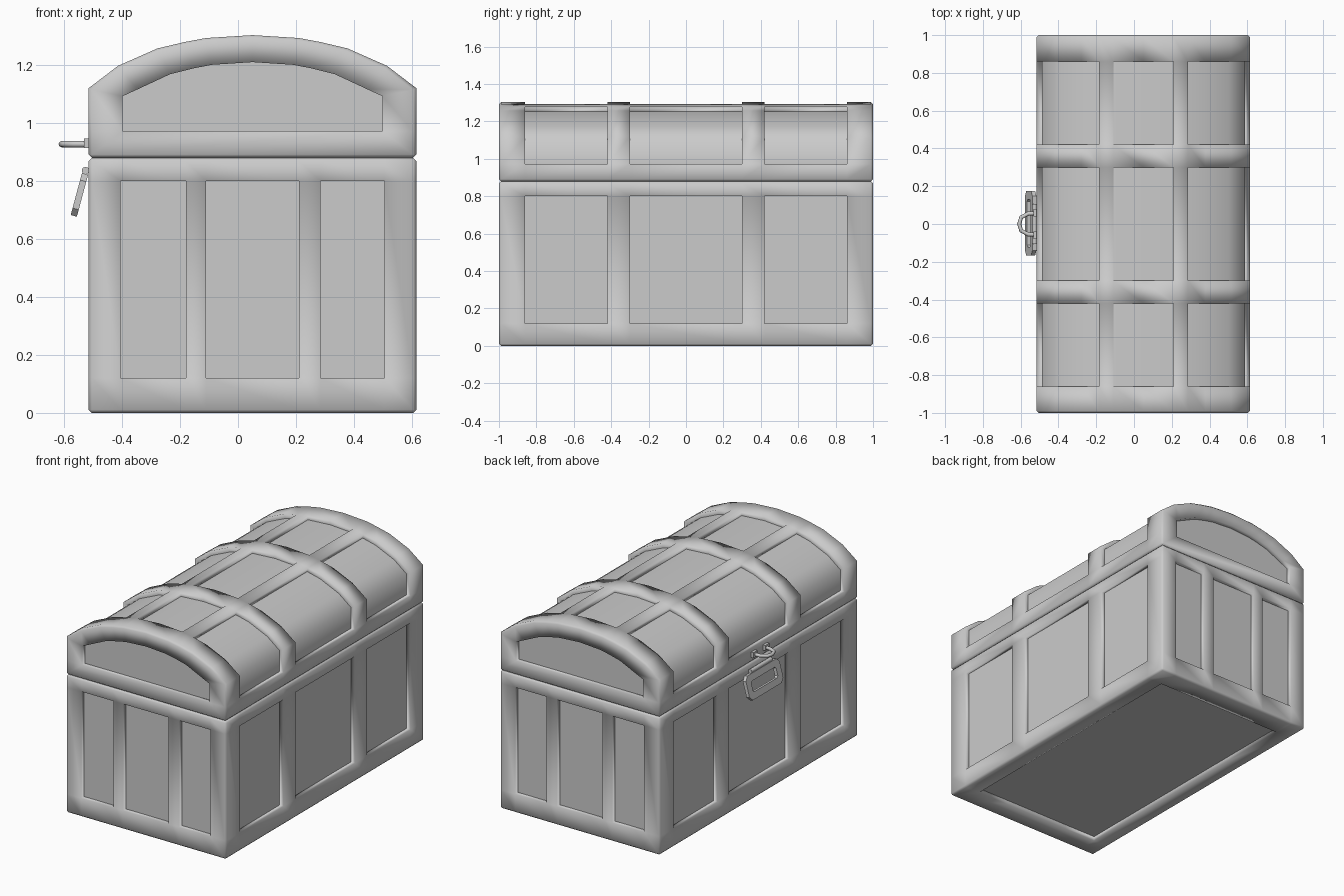
import bpy, bmesh, math
from mathutils import Vector, Matrix

if "Cube" in bpy.data.objects:
    bpy.data.objects.remove(bpy.data.objects["Cube"])

X0, X1, CX = -0.515, 0.615, 0.05
SEAM, DEPTH, BEV = 0.88, 0.028, 0.011
Y_PANELS = [(-0.86, -0.42), (-0.30, 0.30), (0.42, 0.86)]
X_PANELS = [(-0.405, -0.18), (-0.11, 0.21), (0.285, 0.505)]


def inside(v, spans):
    return any(a < v < b for a, b in spans)


def finish(bm, name):
    bmesh.ops.recalc_face_normals(bm, faces=bm.faces)
    me = bpy.data.meshes.new(name)
    bm.to_mesh(me)
    bm.free()
    ob = bpy.data.objects.new(name, me)
    bpy.context.collection.objects.link(ob)
    return ob


def cut(bm, axis, values):
    n = Vector((0, 0, 0))
    n[axis] = 1
    for v in values:
        bmesh.ops.bisect_plane(bm, geom=bm.verts[:] + bm.edges[:] + bm.faces[:],
                               plane_co=n * v, plane_no=n)


def bevel_corners(bm):
    bmesh.ops.recalc_face_normals(bm, faces=bm.faces)
    edges = [e for e in bm.edges if e.calc_face_angle(0) > 1.0]
    bmesh.ops.bevel(bm, geom=edges, offset=BEV, segments=1, affect='EDGES', profile=0.5)


def sink(bm, panels):
    """Push panels in, with crisp inner edges and cushion-shaded frame."""
    bm.normal_update()
    for f in bm.faces:
        f.smooth = True
    bmesh.ops.inset_region(bm, faces=panels, thickness=0, depth=-DEPTH,
                           use_boundary=True, use_even_offset=True)
    pset = set(panels)
    for f in panels:
        for e in f.edges:
            if any(g not in pset for g in e.link_faces):
                e.smooth = False


# Chest body: bevelled block with sunken panels on every side
bm = bmesh.new()
bmesh.ops.create_cube(bm, size=1, matrix=Matrix.Translation((CX, 0, SEAM / 2))
                      @ Matrix.Diagonal((X1 - X0, 2, SEAM, 1)))
bevel_corners(bm)
cut(bm, 0, [v for p in X_PANELS for v in p])
cut(bm, 1, [v for p in Y_PANELS for v in p])
cut(bm, 2, [0.12, 0.80])
bm.normal_update()
panels = []
for f in bm.faces:
    c, n = f.calc_center_median(), f.normal
    zin = 0.12 < c.z < 0.80
    if (abs(n.x) > 0.9 and zin and inside(c.y, Y_PANELS)
            or abs(n.y) > 0.9 and zin and inside(c.x, X_PANELS)
            or n.z < -0.9 and -0.405 < c.x < 0.505 and abs(c.y) < 0.86):
        panels.append(f)
sink(bm, panels)
finish(bm, "chest_body")

# Arched lid: half profile mirrored about the centre, extruded along y
half = [(0.565, SEAM), (0.565, 0.972), (0.565, 1.12), (0.464, 1.197), (0.328, 1.257),
        (0.235, 1.279), (0.16, 1.293)]
profile = [(CX + x, z) for x, z in half] + [(CX, 1.303)] + [(CX - x, z) for x, z in reversed(half)]
bm = bmesh.new()
face = bm.faces.new([bm.verts.new((x, -1, z)) for x, z in profile])
ext = bmesh.ops.extrude_face_region(bm, geom=[face], use_keep_orig=True)
bmesh.ops.translate(bm, vec=(0, 2, 0), verts=[g for g in ext["geom"] if isinstance(g, bmesh.types.BMVert)])
bevel_corners(bm)
cut(bm, 1, [v for p in Y_PANELS for v in p])
bm.normal_update()
ends = [f for f in bm.faces if abs(f.normal.y) > 0.9]
bmesh.ops.inset_individual(bm, faces=ends, thickness=0.082, use_even_offset=True)
inner = list({v for f in ends for v in f.verts})
for v in inner:                       # square up the end panel outline
    v.co.x = CX + (v.co.x - CX) * 0.95
    if v.co.z < 1.0:
        v.co.z = 0.972
    elif abs(v.co.x - CX) > 0.43:
        v.co.z = 1.092
bmesh.ops.remove_doubles(bm, verts=inner, dist=0.012)
bm.normal_update()
ends = [max((f for f in bm.faces if f.normal.y * s > 0.9), key=lambda f: f.calc_area())
        for s in (-1, 1)]
strips = [(-0.19, -0.105), (0.205, 0.29)]
roof = [f for f in bm.faces
        if abs(f.normal.y) < 0.1 and f.calc_center_median().z > 0.98
        and inside(f.calc_center_median().y, Y_PANELS)
        and not inside(f.calc_center_median().x, strips)]
sink(bm, ends + roof)
finish(bm, "chest_lid")


def box(name, loc, size):
    bm = bmesh.new()
    bmesh.ops.create_cube(bm, size=1, matrix=Matrix.Translation(loc) @ Matrix.Diagonal((*size, 1)))
    return finish(bm, name)


def rod(name, pts, r):
    cu = bpy.data.curves.new(name, 'CURVE')
    cu.dimensions = '3D'
    cu.bevel_depth, cu.bevel_resolution, cu.use_fill_caps = r, 2, True
    sp = cu.splines.new('POLY')
    sp.points.add(len(pts) - 1)
    for p, co in zip(sp.points, pts):
        p.co = (*co, 1)
    ob = bpy.data.objects.new(name, cu)
    bpy.context.collection.objects.link(ob)


# Staple loop on the lid, with its mounting feet
rod("lid_staple", [(-0.51, 0.057, 0.927), (-0.56, 0.055, 0.927), (-0.597, 0.035, 0.927), (-0.608, 0, 0.927),
                   (-0.597, -0.035, 0.927), (-0.56, -0.055, 0.927), (-0.51, -0.057, 0.927)], 0.011)
for s in (-1, 1):
    box("staple_foot", (-0.52, s * 0.06, 0.93), (0.024, 0.04, 0.034))

# Hinge pin for the hasp
rod("hasp_pin", [(-0.526, -0.105, 0.836), (-0.526, 0.105, 0.836)], 0.013)

# Hasp: tilted rectangular ring with clipped corners


def clipped(hy, hz, c):
    q = [(hy - c, hz), (hy, hz - c)]
    return (q + [(y, -z) for y, z in reversed(q)] + [(-y, -z) for y, z in q]
            + [(-y, z) for y, z in reversed(q)])


bm = bmesh.new()
loops = [[bm.verts.new((x, y, z)) for y, z in clipped(*dims)]
         for x, dims in ((-0.011, (0.17, 0.075, 0.025)), (0.011, (0.17, 0.075, 0.025)),
                         (0.011, (0.125, 0.033, 0.01)), (-0.011, (0.125, 0.033, 0.01)))]
for i in range(4):
    a, b = loops[i], loops[(i + 1) % 4]
    for j in range(8):
        k = (j + 1) % 8
        bm.faces.new((a[j], a[k], b[k], b[j]))
hasp = finish(bm, "hasp_ring")
hasp.location = (-0.547, 0.004, 0.752)
hasp.rotation_euler = (0, math.radians(15), 0)
